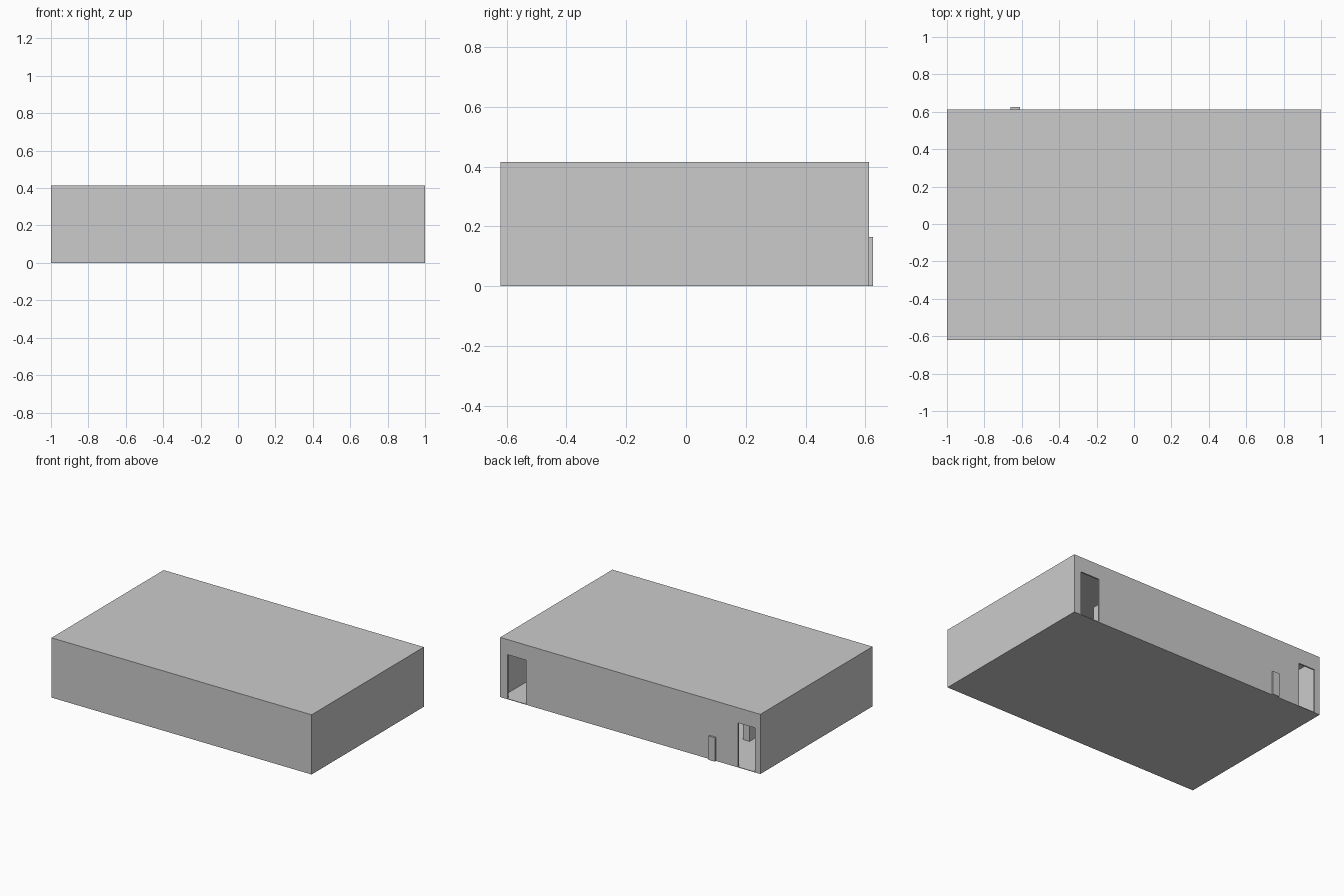
import bpy, bmesh

if "Cube" in bpy.data.objects:
    bpy.data.objects.remove(bpy.data.objects["Cube"])

T = 0.01                      # shell thickness
X, Y0, Y1, H = 1.0, -0.62, 0.612, 0.415


def box(name, x0, x1, y0, y1, z0, z1):
    bm = bmesh.new()
    bmesh.ops.create_cube(bm, size=1)
    for v in bm.verts:
        v.co = (x1 if v.co.x > 0 else x0,
                y1 if v.co.y > 0 else y0,
                z1 if v.co.z > 0 else z0)
    me = bpy.data.meshes.new(name)
    bm.to_mesh(me)
    bm.free()
    ob = bpy.data.objects.new(name, me)
    bpy.context.collection.objects.link(ob)
    return ob


def extruded_wall(name, outline, y0, y1):
    bm = bmesh.new()
    face = bm.faces.new([bm.verts.new((x, y0, z)) for x, z in outline])
    out = bmesh.ops.extrude_face_region(bm, geom=[face])["geom"]
    moved = [g for g in out if isinstance(g, bmesh.types.BMVert)]
    bmesh.ops.translate(bm, verts=moved, vec=(0, y1 - y0, 0))
    bmesh.ops.recalc_face_normals(bm, faces=bm.faces)
    me = bpy.data.meshes.new(name)
    bm.to_mesh(me)
    bm.free()
    bpy.context.collection.objects.link(bpy.data.objects.new(name, me))


# floor, roof and plain walls
box("floor", -X, X, Y0, Y1, 0, 0.004)
box("roof", -X, X, Y0, Y1, H - T, H)
box("front_wall", -X, X, Y0, Y0 + T, 0.004, H - T)
for side, s in (("left", -1), ("right", 1)):
    a, b = sorted((s * X, s * (X - T)))
    box(side + "_wall", a, b, Y0 + T, Y1, 0.004, H - T)

# back wall with two tall doorways
outline = [(-X + T, 0.004)]
for x0, x1 in ((-0.96, -0.83), (0.80, 0.945)):
    outline += [(x0, 0.004), (x0, 0.31), (x1, 0.31), (x1, 0.004)]
outline += [(X - T, 0.004), (X - T, H - T), (-X + T, H - T)]
extruded_wall("back_wall", outline, Y1 - T, Y1)

# row of roof pillars through the middle
for i, x in enumerate((-0.52, -0.05, 0.56)):
    box(f"pillar_{i}", x - 0.025, x + 0.025, 0.025, 0.075, 0.004, H)

# low partitions, one of them poking out of the back wall
box("low_partition_left", -0.66, -0.61, 0.51, 0.625, 0, 0.165)
box("low_partition_middle", -0.67, -0.62, 0.05, 0.26, 0.004, 0.165)
box("low_partition_right", 0.71, 0.76, 0.51, Y1 - T, 0.004, 0.165)
